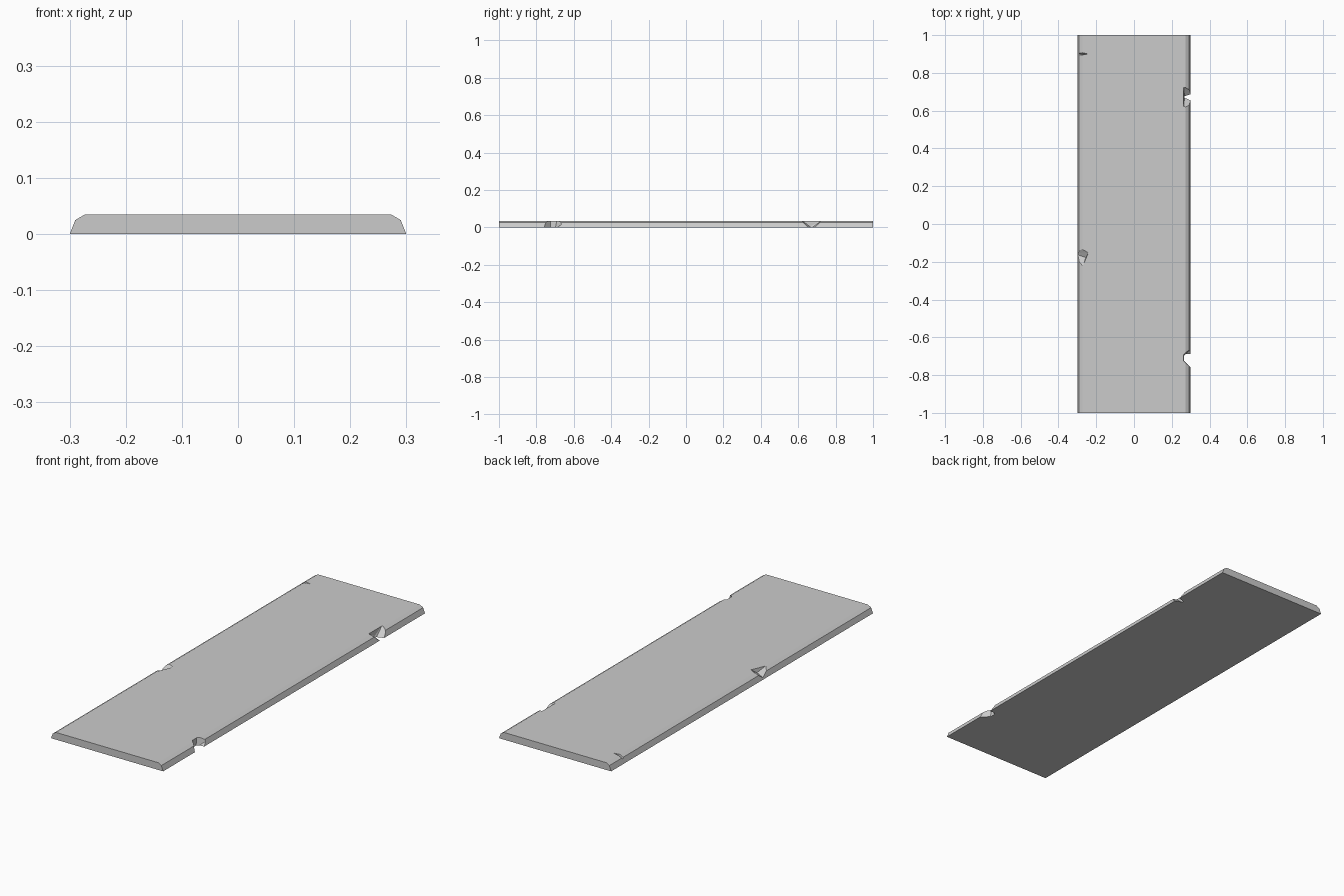
import bpy, bmesh

if "Cube" in bpy.data.objects:
    bpy.data.objects.remove(bpy.data.objects["Cube"])


def make_object(name, bm):
    bmesh.ops.recalc_face_normals(bm, faces=bm.faces)
    mesh = bpy.data.meshes.new(name)
    bm.to_mesh(mesh)
    bm.free()
    obj = bpy.data.objects.new(name, mesh)
    bpy.context.collection.objects.link(obj)
    return obj


def chip_cutter(name, points):
    bm = bmesh.new()
    for p in points:
        bm.verts.new(p)
    bmesh.ops.convex_hull(bm, input=bm.verts)
    return make_object(name, bm)


# Slab: bevelled cross-section swept along y
half = [(0.30, 0.0), (0.29, 0.025), (0.273, 0.035)]
profile = half + [(-x, z) for x, z in reversed(half)]
bm = bmesh.new()
face = bm.faces.new([bm.verts.new((x, -1, z)) for x, z in profile])
ext = bmesh.ops.extrude_face_region(bm, geom=[face])
verts = [g for g in ext["geom"] if isinstance(g, bmesh.types.BMVert)]
bmesh.ops.translate(bm, verts=verts, vec=(0, 2, 0))
slab = make_object("plank", bm)

# Chips broken out of the long edges
chips = {
    "front_right_chip": [
        (0.263, -0.69, 0.04), (0.263, -0.725, 0.04),
        (0.32, -0.78, 0.04), (0.32, -0.635, 0.04),
        (0.265, -0.70, -0.01), (0.265, -0.725, -0.01),
        (0.32, -0.775, -0.01), (0.32, -0.70, -0.01)],
    "back_right_chip": [
        (0.263, 0.62, 0.037), (0.263, 0.725, 0.037),
        (0.32, 0.61, 0.037), (0.32, 0.715, 0.037),
        (0.263, 0.67, 0.008), (0.268, 0.672, -0.003),
        (0.32, 0.65, -0.003), (0.32, 0.69, -0.003)],
    "back_left_chip": [
        (-0.24, 0.90, 0.036), (-0.32, 0.918, 0.036),
        (-0.32, 0.888, 0.036), (-0.32, 0.903, 0.012),
        (-0.27, 0.897, 0.022)],
    "middle_left_chip": [
        (-0.32, -0.145, 0.037), (-0.275, -0.13, 0.037),
        (-0.24, -0.15, 0.037), (-0.272, -0.225, 0.037),
        (-0.32, -0.225, 0.037), (-0.32, -0.155, 0.004),
        (-0.255, -0.178, 0.015)],
}
for name, points in chips.items():
    cutter = chip_cutter(name, points)
    cutter.hide_render = True
    mod = slab.modifiers.new(name, 'BOOLEAN')
    mod.operation = 'DIFFERENCE'
    mod.solver = 'EXACT'
    mod.object = cutter
    bpy.context.view_layer.objects.active = slab
    bpy.ops.object.modifier_apply(modifier=mod.name)
    bpy.data.objects.remove(cutter)
